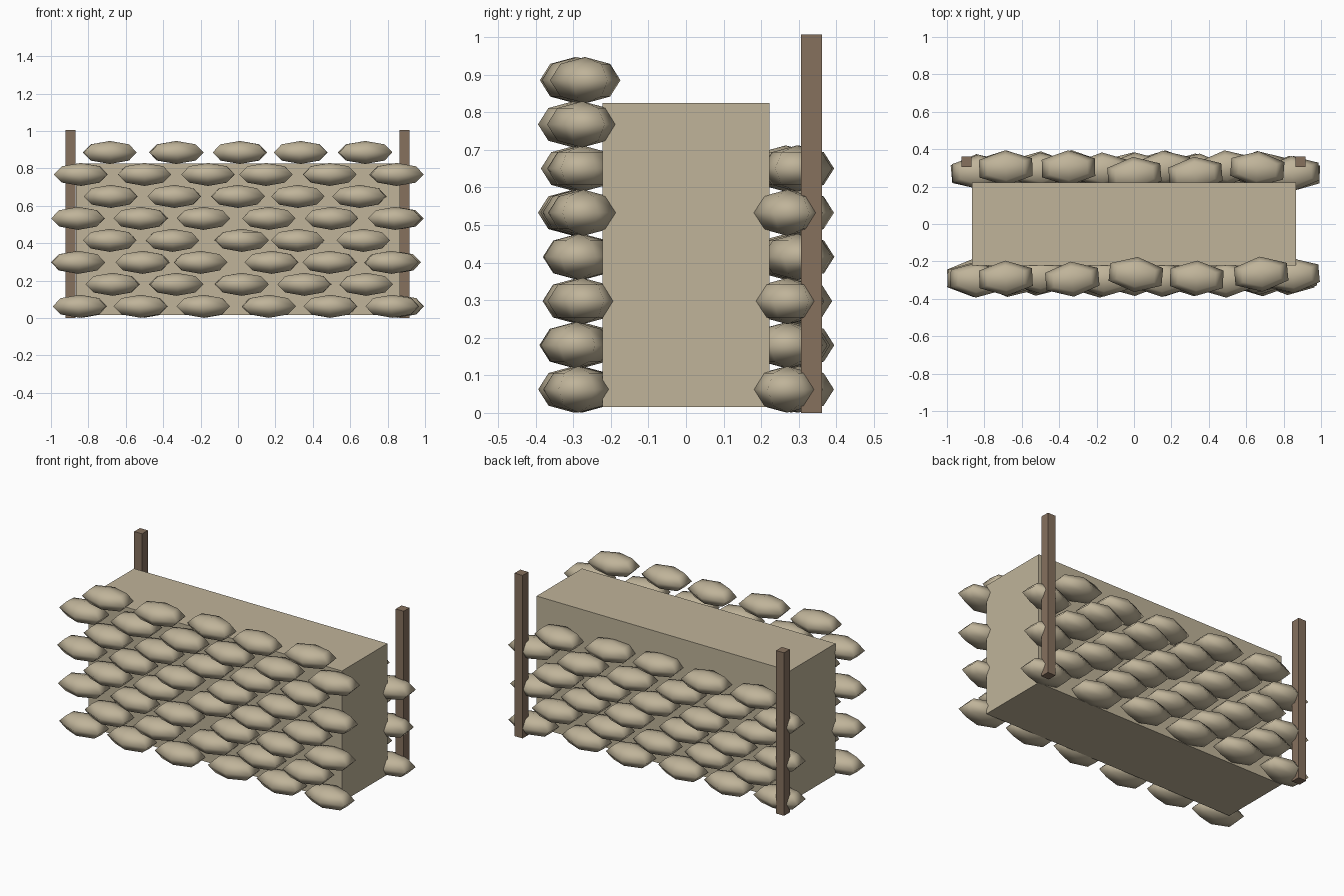
import bpy, bmesh, math, random
from mathutils import Matrix

if "Cube" in bpy.data.objects:
    bpy.data.objects.remove(bpy.data.objects["Cube"])

random.seed(4)


def material(name, srgb):
    m = bpy.data.materials.new(name)
    m.diffuse_color = [(c / 255) ** 2.2 for c in srgb] + [1]
    m.use_nodes = True
    m.node_tree.nodes["Principled BSDF"].inputs["Base Color"].default_value = m.diffuse_color
    return m


tan = material("sand_tan", (190, 178, 152))
brown = material("post_brown", (133, 112, 94))


def box(name, x, y, z, mat):
    """Box from (min, max) ranges."""
    bm = bmesh.new()
    size = [b - a for a, b in (x, y, z)]
    mid = [(a + b) / 2 for a, b in (x, y, z)]
    bmesh.ops.create_cube(bm, size=1, matrix=Matrix.Translation(mid) @ Matrix.Diagonal((*size, 1)))
    me = bpy.data.meshes.new(name)
    bm.to_mesh(me)
    bm.free()
    me.materials.append(mat)
    bpy.context.collection.objects.link(bpy.data.objects.new(name, me))


# One shared low-poly bag: six sides with a corner to front and back, four rings
bm = bmesh.new()
bmesh.ops.create_uvsphere(bm, u_segments=6, v_segments=4, radius=1)
if max(v.co.y for v in bm.verts) < 0.95:
    bmesh.ops.rotate(bm, verts=bm.verts, matrix=Matrix.Rotation(math.pi / 2, 3, 'Z'))
bmesh.ops.scale(bm, vec=(0.164, 0.094, 0.0615), verts=bm.verts)
for f in bm.faces:
    f.smooth = True
bag_mesh = bpy.data.meshes.new("sandbag")
bm.to_mesh(bag_mesh)
bm.free()
bag_mesh.materials.append(tan)


def sandbag(name, x, y, z):
    ob = bpy.data.objects.new(name, bag_mesh)
    ob.location = (x, y, z)
    ob.rotation_euler.z = random.uniform(-0.1, 0.1)
    bpy.context.collection.objects.link(ob)


# Earth core and the two rear posts
box("earth_core", (-0.865, 0.865), (-0.222, 0.222), (0.016, 0.825), tan)
for side, cx in (("left", -0.896), ("right", 0.89)):
    box(side + "_post", (cx - 0.027, cx + 0.027), (0.306, 0.362), (0, 1.006), brown)

# Front wall: eight staggered courses of slightly uneven bags
front_rows = [
    (-0.845, -0.52, -0.185, 0.165, 0.495, 0.825),
    (-0.67, -0.33, 0.02, 0.355, 0.685),
    (-0.855, -0.51, -0.20, 0.18, 0.49, 0.82),
    (-0.685, -0.35, 0.02, 0.32, 0.67),
    (-0.855, -0.52, -0.185, 0.165, 0.50, 0.84),
    (-0.68, -0.34, 0.00, 0.32, 0.65),
    (-0.84, -0.50, -0.16, 0.15, 0.49, 0.848),
    (-0.685, -0.33, 0.01, 0.335, 0.68),
]
top_y = (-0.29, -0.295, -0.27, -0.29, -0.268)
for r, row in enumerate(front_rows):
    for i, x in enumerate(row):
        y = top_y[i] if r == 7 else -0.287 + random.uniform(-0.014, 0.014)
        sandbag(f"front_bag_{r}_{i}", x, y, 0.0625 + r * 0.1175)

# Rear wall: six courses
rear_top_y = (0.30, 0.30, 0.265, 0.266, 0.295)
for r in range(6):
    n = 6 - r % 2
    for i in range(n):
        x = (i - (n - 1) / 2) * 0.337 + random.uniform(-0.015, 0.015)
        y = 0.283 + random.uniform(-0.018, 0.018)
        if r == 5:
            y = rear_top_y[i]
        elif i == 5:
            y = 0.27
        sandbag(f"rear_bag_{r}_{i}", x, y, 0.0625 + r * 0.1175)
